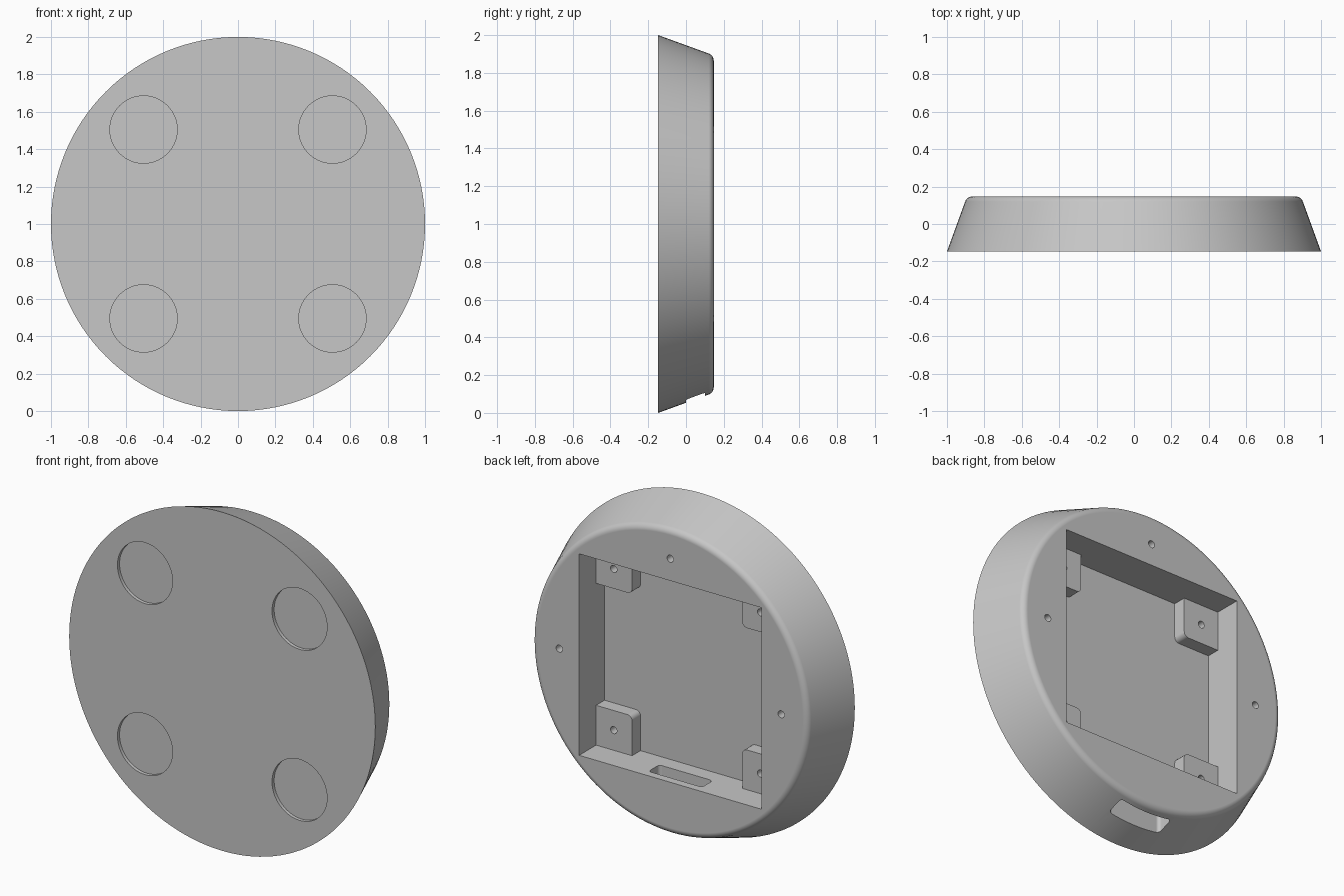
import bpy, bmesh, math
from mathutils import Matrix, Vector

if "Cube" in bpy.data.objects:
    bpy.data.objects.remove(bpy.data.objects["Cube"], do_unlink=True)

HALF = 0.147            # half of the thickness
SLOPE = math.radians(20)
FILLET = 0.04
POCKET = 0.595          # half width of the square pocket
FLOOR = -0.09           # y of the pocket floor
POST_TOP = -0.011       # y of the post faces
CENTRE = 1.0            # height of the disc centre

grey = bpy.data.materials.new("plain_grey")
grey.use_nodes = True
colour = (0.57, 0.57, 0.57, 1)
grey.diffuse_color = colour
grey.node_tree.nodes["Principled BSDF"].inputs["Base Color"].default_value = colour


def make_object(name, bm):
    bmesh.ops.recalc_face_normals(bm, faces=bm.faces)
    mesh = bpy.data.meshes.new(name)
    bm.to_mesh(mesh)
    bm.free()
    mesh.materials.append(grey)
    obj = bpy.data.objects.new(name, mesh)
    bpy.context.collection.objects.link(obj)
    return obj


def block(name, low, high, axis=None, radius=0):
    """Box between two corners, with the edges along one axis rounded."""
    bm = bmesh.new()
    low, high = Vector(low), Vector(high)
    size = high - low
    bmesh.ops.create_cube(bm, size=1, matrix=Matrix.Translation((low + high) / 2) @ Matrix.Diagonal(size).to_4x4())
    if axis is not None:
        edges = [e for e in bm.edges
                 if abs((e.verts[0].co - e.verts[1].co)[axis]) > size[axis] / 2]
        bmesh.ops.bevel(bm, geom=edges, offset=radius, segments=5, profile=0.5, affect='EDGES')
    return make_object(name, bm)


def rod(name, x, z, radius, y0, y1, sides=32):
    """Cylinder along y."""
    bm = bmesh.new()
    place = Matrix.Translation((x, (y0 + y1) / 2, z)) @ Matrix.Rotation(math.pi / 2, 4, 'X')
    bmesh.ops.create_cone(bm, cap_ends=True, segments=sides, radius1=radius,
                          radius2=radius, depth=y1 - y0, matrix=place)
    return make_object(name, bm)


def select_only(obj):
    bpy.ops.object.select_all(action='DESELECT')
    obj.select_set(True)
    bpy.context.view_layer.objects.active = obj


def cut(obj, cutters):
    select_only(obj)
    for cutter in cutters:
        mod = obj.modifiers.new("cut", 'BOOLEAN')
        mod.operation = 'DIFFERENCE'
        mod.solver = 'EXACT'
        mod.object = cutter
        bpy.ops.object.modifier_apply(modifier=mod.name)
        bpy.data.objects.remove(cutter, do_unlink=True)


def finish(obj):
    select_only(obj)
    bpy.ops.object.shade_smooth_by_angle(angle=math.radians(30))
    normals = obj.modifiers.new("even_shading", 'WEIGHTED_NORMAL')
    normals.keep_sharp = True


# Tapered disc with a rounded back rim, turned about the y axis
back_radius = 1 - 2 * HALF * math.tan(SLOPE)
flat_radius = back_radius - FILLET * math.tan((math.pi / 2 - SLOPE) / 2)
profile = [(0, -HALF), (1, -HALF)]
for i in range(9):
    a = SLOPE + (math.pi / 2 - SLOPE) * i / 8
    profile.append((flat_radius + FILLET * math.cos(a), HALF - FILLET + FILLET * math.sin(a)))
profile.append((0, HALF))

bm = bmesh.new()
verts = [bm.verts.new((r, y, CENTRE)) for r, y in profile]
edges = [bm.edges.new(pair) for pair in zip(verts, verts[1:])]
bmesh.ops.spin(bm, geom=verts + edges, cent=(0, 0, CENTRE), axis=(0, 1, 0),
               angle=2 * math.pi, steps=128)
bmesh.ops.remove_doubles(bm, verts=bm.verts, dist=0.0001)
bmesh.ops.dissolve_limit(bm, angle_limit=0.001, verts=bm.verts, edges=bm.edges)
body = make_object("round_housing", bm)

# Pocket, cable slot, front recesses and rim screw holes
corners = [(sx, sz) for sx in (-1, 1) for sz in (-1, 1)]
cutters = [
    block("pocket_cutter", (-POCKET, FLOOR, CENTRE - POCKET), (POCKET, 0.3, CENTRE + POCKET)),
    block("slot_cutter", (-0.175, 0, -0.1), (0.175, 0.1, 0.5), axis=2, radius=0.02),
]
for sx, sz in corners:
    cutters.append(rod("recess_cutter", sx * 0.505, CENTRE + sz * 0.505, 0.18, -0.3, 0.02 - HALF, 64))
for x, z in ((-0.725, 0), (0.725, 0), (0, 0.725)):
    cutters.append(rod("screw_cutter", x, CENTRE + z, 0.021, 0.03, 0.3))
cut(body, cutters)
finish(body)

# Four drilled mounting posts in the pocket corners
for sx, sz in corners:
    xs = sorted((sx * 0.36, sx * 0.635))
    zs = sorted((sz * 0.36, sz * 0.635))
    name = ("upper" if sz > 0 else "lower") + ("_left" if sx > 0 else "_right") + "_post"
    post = block(name, (xs[0], FLOOR - 0.01, CENTRE + zs[0]),
                 (xs[1], POST_TOP, CENTRE + zs[1]), axis=1, radius=0.03)
    cut(post, [rod("post_cutter", sx * 0.48, CENTRE + sz * 0.476, 0.021, FLOOR, 0.1)])
    finish(post)
